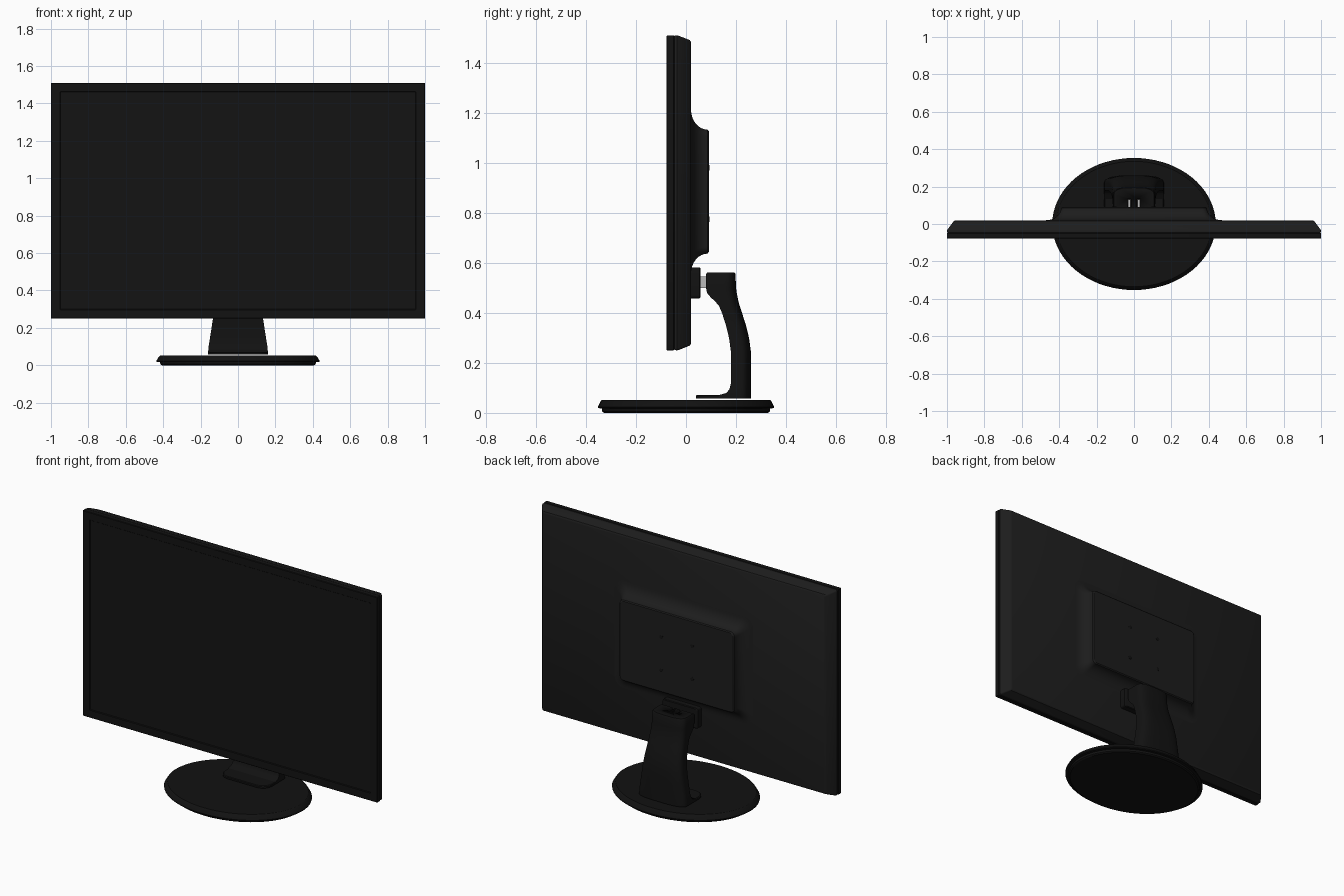
import bpy, bmesh
from math import sin, cos, pi, radians

if "Cube" in bpy.data.objects:
    bpy.data.objects.remove(bpy.data.objects["Cube"])


def material(name, v):
    m = bpy.data.materials.new(name)
    m.diffuse_color = (v, v, v, 1)
    m.use_nodes = True
    m.node_tree.nodes["Principled BSDF"].inputs["Base Color"].default_value = m.diffuse_color
    return m


SHELL = material("black_shell", 0.012)
GLOSS = material("black_gloss", 0.006)
SCREEN = material("screen_black", 0.007)
METAL = material("hinge_metal", 0.5)


def loft(name, rings, mat, angle=30, closed=False):
    """Skin a list of equal-length point loops; cap the ends unless closed."""
    bm = bmesh.new()
    loops = [[bm.verts.new(p) for p in r] for r in rings]
    pairs = list(zip(loops, loops[1:])) + ([(loops[-1], loops[0])] if closed else [])
    for a, b in pairs:
        for i in range(len(a)):
            j = (i + 1) % len(a)
            bm.faces.new((a[i], a[j], b[j], b[i]))
    if not closed:
        bm.faces.new(loops[0])
        bm.faces.new(loops[-1])
    bmesh.ops.recalc_face_normals(bm, faces=bm.faces)
    me = bpy.data.meshes.new(name)
    bm.to_mesh(me)
    bm.free()
    ob = bpy.data.objects.new(name, me)
    bpy.context.collection.objects.link(ob)
    me.materials.append(mat)
    bpy.context.view_layer.objects.active = ob
    bpy.ops.object.select_all(action='DESELECT')
    ob.select_set(True)
    bpy.ops.object.shade_smooth_by_angle(angle=radians(angle))
    return ob


def rrect(hu, hv, r, n=6):
    """Rounded rectangle outline around the origin."""
    pts = []
    for k, (su, sv) in enumerate(((1, 1), (-1, 1), (-1, -1), (1, -1))):
        for i in range(n + 1):
            a = (k + i / n) * pi / 2
            pts.append((su * (hu - r) + r * cos(a), sv * (hv - r) + r * sin(a)))
    return pts


def upright(hx, hz, r, y, zc, n=6):
    return [(u, y, zc + v) for u, v in rrect(hx, hz, r, n)]


def box(name, x0, x1, y0, y1, z0, z1, mat):
    rect = ((x0, y0), (x1, y0), (x1, y1), (x0, y1))
    return loft(name, [[(x, y, z) for x, y in rect] for z in (z0, z1)], mat)


ZC, HZ = 0.88, 0.63     # panel centre height and half height

# Front bezel frame, a closed loop of section around the screen
bezel = ((0.05, -0.06), (0.05, -0.074), (0.047, -0.078), (0.003, -0.078),
         (0, -0.075), (0, -0.05), (0.004, -0.046), (0.03, -0.046))
loft("front_bezel", [upright(1 - d, HZ - d, 0.004, y, ZC, 2) for d, y in bezel],
     GLOSS, closed=True)

# Screen surface, slightly recessed
box("screen", -0.955, 0.955, -0.073, -0.05, ZC - 0.585, ZC + 0.585, SCREEN)

# Tapered rear shell
shell = ((0.002, 0.001, -0.046), (0, 0, -0.035), (0.004, 0.002, -0.028),
         (0.036, 0.019, 0.015), (0.045, 0.026, 0.02))
loft("rear_shell", [upright(1 - dx, HZ - dz, 0.008, y, ZC, 3) for dx, dz, y in shell], SHELL)

# Rear housing: flares concavely out of the shell to a flat plateau
housing = [upright(0.47, 0.325, 0.06, 0.012, 0.885)]
for i in range(9):
    a = i / 8 * pi / 2
    d = 0.08 * sin(a)
    housing.append(upright(0.47 - d, 0.328 - d, 0.06 - 0.4 * d, 0.02 + 0.066 * (1 - cos(a)), 0.885))
housing.append(upright(0.384, 0.242, 0.026, 0.091, 0.885))
loft("rear_housing", housing, SHELL)

# Four mounting screws on the plateau
for x in (-0.105, 0.105):
    for z in (0.775, 0.98):
        loft("mount_screw", [[(x + r * cos(i * pi / 8), y, z + r * sin(i * pi / 8))
                              for i in range(16)]
                             for r, y in ((0.012, 0.085), (0.012, 0.092), (0.009, 0.094))], GLOSS)

# Hinge block under the housing
loft("hinge_block", [upright(w, h, 0.012, y, 0.52, 4) for w, h, y in
                     ((0.12, 0.062, 0.015), (0.12, 0.062, 0.054), (0.114, 0.058, 0.058))], GLOSS)

# Neck: stations of z, front y, back y, half width
stations = ((0.058, 0.12, 0.26, 0.16), (0.072, 0.135, 0.26, 0.16), (0.08, 0.162, 0.26, 0.159),
            (0.095, 0.174, 0.26, 0.158), (0.12, 0.18, 0.26, 0.154), (0.19, 0.18, 0.26, 0.143),
            (0.25, 0.179, 0.259, 0.134), (0.30, 0.172, 0.252, 0.127), (0.35, 0.16, 0.24, 0.121),
            (0.40, 0.144, 0.224, 0.117), (0.43, 0.131, 0.214, 0.115), (0.45, 0.112, 0.209, 0.114),
            (0.463, 0.098, 0.206, 0.113), (0.48, 0.084, 0.203, 0.113), (0.50, 0.08, 0.2, 0.112),
            (0.555, 0.08, 0.198, 0.112), (0.562, 0.085, 0.194, 0.108))
rings = []
for z, yf, yb, w in stations:
    ring = [(-w, yf, z), (w, yf, z)]
    for i in range(17):          # bowed back face
        a = i / 16 * pi
        c, s = cos(a), sin(a)
        x = w * abs(c) ** 0.6 * (1 if c > 0 else -1) if 0 < i < 16 and i != 8 else w * round(c)
        ring.append((x, yb - 0.045 + 0.045 * s ** 0.8 if 0 < i < 16 else yb - 0.045, z))
    rings.append(ring)
neck = loft("neck", rings, GLOSS, 40)

# Two hinge prongs sitting in slots of the neck head
for sx in (-1, 1):
    x = sx * 0.025
    slot = box("slot_cutter", x - 0.009, x + 0.009, 0.06, 0.135, 0.495, 0.6, GLOSS)
    slot.hide_render = True
    mod = neck.modifiers.new("slot", 'BOOLEAN')
    mod.object = slot
    mod.operation = 'DIFFERENCE'
    mod.solver = 'EXACT'
    bpy.context.view_layer.objects.active = neck
    bpy.ops.object.modifier_apply(modifier=mod.name)
    bpy.data.objects.remove(slot)
    box("hinge_prong", x - 0.006, x + 0.006, 0.05, 0.13, 0.5, 0.545, METAL)

# Flat foot plate at the bottom of the neck
loft("neck_foot", [[(u, 0.14 + v, z) for u, v in rrect(0.16 - d, 0.1 - d, 0.06)]
                   for d, z in ((0, 0.058), (0, 0.068), (0.004, 0.072))], GLOSS)

# Oval base with an undercut rim
loft("base", [[(0.437 * s * cos(i * pi / 36), 0.353 * s * sin(i * pi / 36), z) for i in range(72)]
              for s, z in ((0.93, 0), (0.95, 0.006), (0.955, 0.018), (0.998, 0.019), (1, 0.024),
                           (0.965, 0.048), (0.95, 0.052))], GLOSS)
